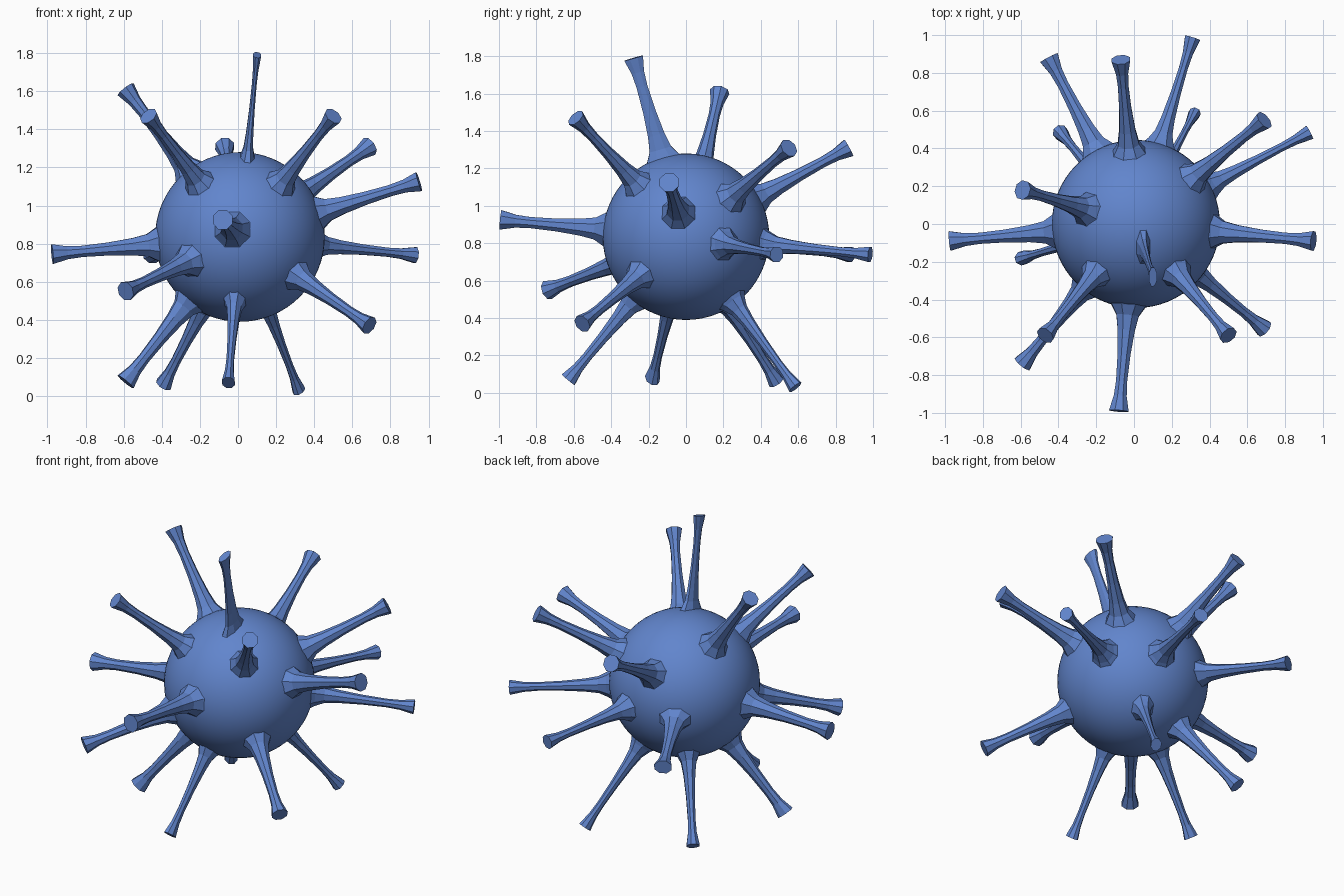
import bpy, bmesh, math
from mathutils import Vector

if "Cube" in bpy.data.objects:
    bpy.data.objects.remove(bpy.data.objects["Cube"])

CENTRE = Vector((0.01, 0.0, 0.835))
RADIUS = 0.445
SIDES = 8

blue = bpy.data.materials.new("cell blue")
blue.diffuse_color = (0.12, 0.235, 0.61, 1)
blue.use_nodes = True
blue.node_tree.nodes["Principled BSDF"].inputs["Base Color"].default_value = blue.diffuse_color

# tip position, then width along the sideways axis and along the other axis
SPIKES = [
    ((0.10, -0.28, 1.79), 0.42, 1.0),
    ((-0.59, 0.18, 1.61), 0.95, 0.95),
    ((-0.47, -0.59, 1.47), 0.9, 0.9),
    ((0.50, -0.59, 1.47), 0.9, 0.9),
    ((-0.07, 0.87, 1.31), 0.95, 0.95),
    ((0.69, 0.55, 1.31), 0.95, 0.95),
    ((0.95, -0.09, 1.125), 1.0, 1.0),
    ((0.93, 0.485, 0.74), 0.75, 0.8),
    ((-0.975, -0.09, 0.745), 1.0, 1.0),
    ((-0.59, -0.74, 0.55), 0.95, 0.95),
    ((-0.08, -0.99, 0.925), 1.0, 1.0),
    ((0.69, -0.555, 0.37), 0.9, 0.9),
    ((-0.59, -0.18, 0.075), 0.7, 1.0),
    ((-0.39, 0.485, 0.06), 0.75, 0.9),
    ((-0.05, -0.63, 0.07), 0.65, 0.85),
    ((0.32, 0.585, 0.03), 0.6, 0.75),
    ((-0.45, 0.88, 0.74), 1.0, 0.8),
    ((0.31, 0.985, 0.74), 0.8, 0.8),
]

# fraction of the length from centre to tip, ring radius
PROFILE = [(0.38, 0.15), (0.44, 0.095), (0.49, 0.064), (0.57, 0.049), (0.70, 0.037),
           (0.84, 0.032), (0.92, 0.037), (0.97, 0.049), (1.0, 0.056)]


def finish(bm, name):
    mesh = bpy.data.meshes.new(name)
    bmesh.ops.recalc_face_normals(bm, faces=bm.faces)
    bm.to_mesh(mesh)
    bm.free()
    mesh.materials.append(blue)
    obj = bpy.data.objects.new(name, mesh)
    bpy.context.collection.objects.link(obj)
    return obj


def spike(name, tip, wide_u, wide_v):
    axis = Vector(tip) - CENTRE
    n = axis.normalized()
    u = Vector((0, 0, 1)).cross(n)
    # the top spike is flattened across x
    u = Vector((1, 0, 0)) - n * n.x if n.z > 0.9 else u
    u.normalize()
    v = n.cross(u)
    bm = bmesh.new()
    rings = []
    for t, r in PROFILE:
        ring = []
        for i in range(SIDES):
            a = math.tau * (i + 0.5) / SIDES
            p = CENTRE + axis * t + u * (math.cos(a) * r * wide_u) + v * (math.sin(a) * r * wide_v)
            ring.append(bm.verts.new(p))
        rings.append(ring)
    for lo, hi in zip(rings, rings[1:]):
        for i in range(SIDES):
            j = (i + 1) % SIDES
            bm.faces.new((lo[i], lo[j], hi[j], hi[i]))
    bm.faces.new(rings[-1])
    bm.faces.new(rings[0][::-1])
    finish(bm, name)


# round body
bm = bmesh.new()
bmesh.ops.create_uvsphere(bm, u_segments=64, v_segments=32, radius=RADIUS)
bmesh.ops.translate(bm, verts=bm.verts, vec=CENTRE)
for f in bm.faces:
    f.smooth = True
finish(bm, "body")

# flared spikes
for k, (tip, wu, wv) in enumerate(SPIKES):
    spike(f"spike_{k + 1}", tip, wu, wv)
